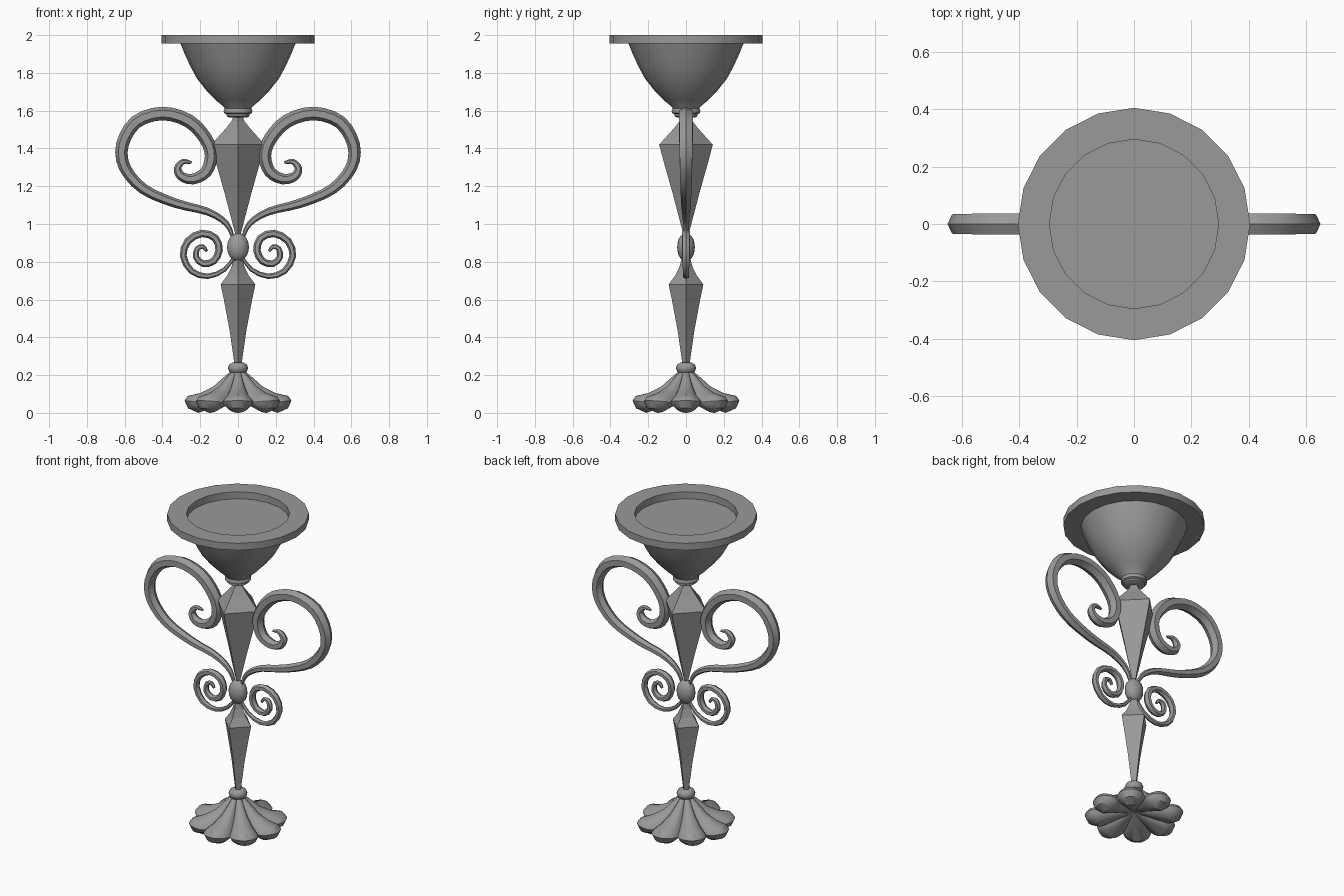
import bpy, bmesh, math
from mathutils import Vector

cube = bpy.data.objects.get("Cube")
if cube:
    bpy.data.objects.remove(cube, do_unlink=True)

metal = bpy.data.materials.new("grey_metal")
metal.use_nodes = True
COLOR = (0.32, 0.32, 0.32, 1)
metal.diffuse_color = COLOR
metal.node_tree.nodes["Principled BSDF"].inputs["Base Color"].default_value = COLOR


def finish(name, bm, smooth=None):
    bmesh.ops.remove_doubles(bm, verts=bm.verts, dist=1e-5)
    bmesh.ops.recalc_face_normals(bm, faces=bm.faces)
    mesh = bpy.data.meshes.new(name)
    bm.to_mesh(mesh)
    bm.free()
    mesh.materials.append(metal)
    obj = bpy.data.objects.new(name, mesh)
    bpy.context.collection.objects.link(obj)
    if smooth:
        bpy.ops.object.select_all(action='DESELECT')
        obj.select_set(True)
        bpy.context.view_layer.objects.active = obj
        bpy.ops.object.shade_smooth_by_angle(angle=math.radians(smooth))
    return obj


def skin(bm, rings, caps=True):
    """Bridge successive closed rings of points with quads."""
    rows = [[bm.verts.new(p) for p in ring] for ring in rings]
    n = len(rows[0])
    for a, b in zip(rows, rows[1:]):
        for i in range(n):
            j = (i + 1) % n
            bm.faces.new((a[i], a[j], b[j], b[i]))
    if caps:
        bm.faces.new(rows[0])
        bm.faces.new(rows[-1])


def lathe(name, profile, sides, smooth=None):
    bm = bmesh.new()
    turn = [math.tau * i / sides for i in range(sides)]
    skin(bm, [[(r * math.cos(a), r * math.sin(a), z) for a in turn] for r, z in profile])
    return finish(name, bm, smooth)


def spline(points, steps):
    """Catmull-Rom curve through the points."""
    p = [Vector(q) for q in points]
    p = [2 * p[0] - p[1]] + p + [2 * p[-1] - p[-2]]
    out = []
    for a, b, c, d in zip(p, p[1:], p[2:], p[3:]):
        for k in range(steps):
            t = k / steps
            out.append(0.5 * (2 * b + (c - a) * t + (2 * a - 5 * b + 4 * c - d) * t * t
                              + (3 * b - a - 3 * c + d) * t ** 3))
    return out + [p[-2]]


def scroll(name, points, steps, width, side):
    """Six-sided bar swept along a path; width(t) is its half thickness."""
    path = spline(points, steps)
    last = len(path) - 1
    rings = []
    for i, p in enumerate(path):
        tangent = (path[min(i + 1, last)] - path[max(i - 1, 0)]).normalized()
        normal = Vector((-tangent.y, tangent.x))
        r = width(i / last)
        ring = []
        for k in range(6):
            a = math.tau * k / 6
            q = p + normal * r * math.cos(a)
            ring.append((side * q.x, 1.18 * r * math.sin(a), q.y))
        rings.append(ring)
    bm = bmesh.new()
    skin(bm, rings)
    return finish(name, bm, 35)


# Bowl with wide flat rim and shallow recess
lathe("bowl", [(.065, 1.6), (.075, 1.62), (.12, 1.658), (.17, 1.71), (.217, 1.77),
               (.25, 1.83), (.28, 1.895), (.305, 1.956), (.405, 1.956), (.405, 2),
               (.295, 2), (.295, 1.956)], 20, 30)

# Collars
lathe("neck_ring", [(.05, 1.565), (.062, 1.572), (.062, 1.582), (.074, 1.588),
                    (.076, 1.6), (.07, 1.612), (.05, 1.614)], 20, 50)
lathe("base_ring", [(.03, .208), (.046, .217), (.054, .238), (.046, .257), (.03, .266)], 16, 60)

# Four-sided tapered stems
lathe("upper_stem", [(.02, 1.58), (.034, 1.545), (.065, 1.505), (.142, 1.42), (.118, 1.33),
                     (.07, 1.16), (.01, .93)], 4)
lathe("lower_stem", [(.015, .85), (.034, .775), (.055, .73), (.092, .68), (.075, .6),
                     (.045, .44), (.018, .25)], 4)

# Centre knob
bm = bmesh.new()
bmesh.ops.create_uvsphere(bm, u_segments=16, v_segments=10, radius=1)
bmesh.ops.scale(bm, vec=(.058, .047, .075), verts=bm.verts)
bmesh.ops.translate(bm, vec=(0, 0, .877), verts=bm.verts)
finish("centre_knob", bm, 60)

# Mirrored pairs of scrolls, paths given as (x, z)
UPPER = [(.02, .91), (.06, 1), (.16, 1.065), (.33, 1.11), (.5, 1.185), (.6, 1.3),
         (.612, 1.42), (.54, 1.54), (.4, 1.585), (.26, 1.545), (.17, 1.45), (.142, 1.36),
         (.17, 1.275), (.24, 1.238), (.3, 1.253), (.32, 1.295), (.29, 1.33), (.245, 1.325)]
LOWER = [(.01, .84), (.07, .76), (.16, .723), (.245, .75), (.29, .83), (.265, .91),
         (.19, .95), (.12, .925), (.1, .86), (.13, .803), (.185, .79), (.222, .825),
         (.215, .87), (.185, .88), (.165, .855)]
for label, side in (("left", 1), ("right", -1)):
    scroll(label + "_upper_scroll", UPPER, 3,
           lambda t: .006 + .03 * math.sin(math.pi * t) ** .75, side)
    scroll(label + "_lower_scroll", LOWER, 2,
           lambda t: .007 + .013 * math.sin(math.pi * t) ** .7, side)

# Eight-petal foot: blend a petal crest profile with a groove profile
CREST = [(.045, .215), (.08, .185), (.13, .14), (.2, .105), (.265, .09), (.283, .065),
         (.265, .025), (.21, 0), (.1, .04), (0, .07)]
GROOVE = [(.04, .215), (.06, .18), (.1, .13), (.155, .085), (.205, .062), (.215, .056),
          (.208, .05), (.17, .05), (.09, .06), (0, .07)]
SIDES = 80
rings = []
for (r1, z1), (r0, z0) in zip(CREST, GROOVE):
    ring = []
    for i in range(SIDES):
        a = math.tau * i / SIDES
        w = abs(math.cos(4 * a)) ** .7
        r = r0 + (r1 - r0) * w
        ring.append((r * math.cos(a), r * math.sin(a), z0 + (z1 - z0) * w))
    rings.append(ring)
bm = bmesh.new()
skin(bm, rings, caps=False)
bmesh.ops.dissolve_degenerate(bm, dist=1e-5, edges=bm.edges)
finish("petal_foot", bm, 40)
